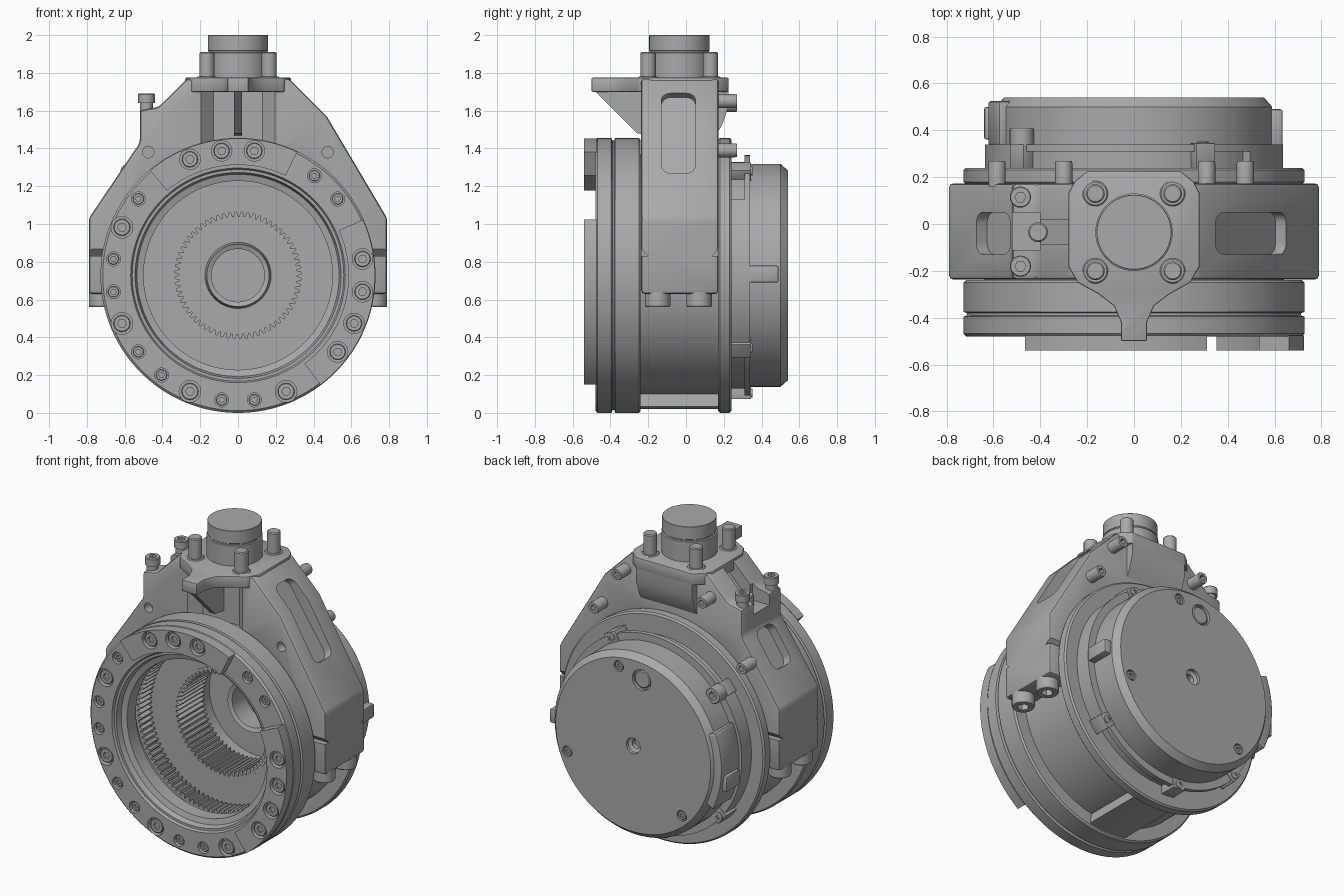
import bpy, bmesh, math
from mathutils import Matrix, Vector

if "Cube" in bpy.data.objects:
    bpy.data.objects.remove(bpy.data.objects["Cube"], do_unlink=True)

CZ = 0.728          # height of the main axis
R = 0.728           # flange radius
AXIS = (0, 0, CZ)
BACK, FRONT, UP, DOWN = (0, 1, 0), (0, -1, 0), (0, 0, 1), (0, 0, -1)

metal = bpy.data.materials.new("machined grey")
metal.use_nodes = True
metal.diffuse_color = (0.4, 0.4, 0.4, 1)
metal.node_tree.nodes["Principled BSDF"].inputs["Base Color"].default_value = (0.4, 0.4, 0.4, 1)
parts = []


def finish(name, bm):
    bmesh.ops.remove_doubles(bm, verts=bm.verts, dist=1e-5)
    bmesh.ops.recalc_face_normals(bm, faces=bm.faces)
    me = bpy.data.meshes.new(name)
    bm.to_mesh(me)
    bm.free()
    me.materials.append(metal)
    ob = bpy.data.objects.new(name, me)
    bpy.context.scene.collection.objects.link(ob)
    parts.append(ob)
    return ob


def lathe(name, prof, pos=AXIS, axis=BACK, seg=96, shape=None):
    """Turn a closed (radius, distance) profile round an axis."""
    bm = bmesh.new()
    q = Vector(axis).to_track_quat('Z', 'Y')
    rings = []
    for i in range(seg):
        a = math.tau * i / seg
        ring = []
        for r, h in prof:
            rr = shape(i, a, r) if shape else r
            ring.append(bm.verts.new(Vector(pos) + q @ Vector((rr * math.cos(a), rr * math.sin(a), h))))
        rings.append(ring)
    n = len(prof)
    for i in range(seg):
        a, b = rings[i], rings[(i + 1) % seg]
        for j in range(n):
            k = (j + 1) % n
            if prof[j][0] or prof[k][0]:
                bm.faces.new((a[j], a[k], b[k], b[j]))
    return finish(name, bm)


def rod(name, pos, axis, r, h, seg=32):
    c = min(0.006, r * 0.2)
    return lathe(name, [(0, 0), (r, 0), (r, h - c), (r - c, h), (0, h)], pos, axis, seg)


def screw(name, pos, axis, r, h):
    """Cap screw with a hexagonal socket."""
    s = r * 0.5

    def hexagon(i, a, rad):
        return rad * 0.9 / math.cos(a % (math.pi / 3) - math.pi / 6) if rad == s else rad
    prof = [(0, 0), (r, 0), (r, h * 0.9), (r * 0.92, h), (s, h), (s, h * 0.5), (0, h * 0.5)]
    return lathe(name, prof, pos, axis, 24, hexagon)


def slab(name, pts, lo, hi, along='y'):
    """Extrude a flat outline along one axis."""
    place = {'x': lambda u, v, d: (d, u, v), 'y': lambda u, v, d: (u, d, v),
             'z': lambda u, v, d: (u, v, d)}[along]
    bm = bmesh.new()
    a, b = ([bm.verts.new(place(u, v, d)) for u, v in pts] for d in (lo, hi))
    bm.faces.new(a)
    bm.faces.new(b)
    for i in range(len(pts)):
        j = (i + 1) % len(pts)
        bm.faces.new((a[i], a[j], b[j], b[i]))
    return finish(name, bm)


def box(name, x, y, z):
    return slab(name, [(x[0], z[0]), (x[1], z[0]), (x[1], z[1]), (x[0], z[1])], *y)


def polar(r, deg):
    a = math.radians(deg)
    return r * math.cos(a), CZ + r * math.sin(a)


def arc(r, a0, a1, n=24):
    return [polar(r, a0 + (a1 - a0) * i / n) for i in range(n + 1)]


def arc_block(name, r0, r1, a0, a1, y0, y1):
    return slab(name, arc(r1, a0, a1) + arc(r0, a1, a0), y0, y1)


def bake(ob):
    dg = bpy.context.evaluated_depsgraph_get()
    me = bpy.data.meshes.new_from_object(ob.evaluated_get(dg))
    ob.modifiers.clear()
    ob.data = me


def bevel(ob, width):
    m = ob.modifiers.new("bevel", 'BEVEL')
    m.width, m.segments, m.limit_method = width, 2, 'ANGLE'
    bake(ob)


def cut(ob, *cutters):
    """Subtract a group of separate cutters, then drop them."""
    bm = bmesh.new()
    for c in cutters:
        bm.from_mesh(c.data)
        parts.remove(c)
        bpy.data.objects.remove(c, do_unlink=True)
    tool = finish("cutter", bm)
    tool.hide_render = True
    m = ob.modifiers.new("cut", 'BOOLEAN')
    m.operation, m.solver, m.object = 'DIFFERENCE', 'EXACT', tool
    bake(ob)
    parts.remove(tool)
    bpy.data.objects.remove(tool, do_unlink=True)


# Main housing: front flange, recessed drum, rear flange, stepped bore
body = lathe("housing", [
    (0.568, -0.48), (R - 0.012, -0.48), (R, -0.468), (R, -0.395), (R - 0.015, -0.39), (R - 0.015, -0.38),
    (R, -0.375), (R, -0.25), (R - 0.01, -0.24), (0.64, -0.24), (0.64, 0.17), (R - 0.01, 0.17), (R, 0.18),
    (R, 0.23), (R - 0.01, 0.24), (0.6, 0.24), (0.6, 0.31), (0.637, 0.31), (0.637, 0.34), (0, 0.34),
    (0, 0.28), (0.14, 0.28), (0.14, 0.14), (0.165, 0.13), (0.175, 0.2), (0.345, 0.2), (0.345, -0.15),
    (0.545, -0.15), (0.545, -0.33), (0.5, -0.33), (0.5, -0.42), (0.535, -0.43), (0.545, -0.465),
    (0.56, -0.465)], seg=128)


def gear(name, teeth, r_in, depth, r_out, y0, y1):
    def tooth(i, a, r):
        return r + depth if r == r_in and i % 4 > 1 else r
    lathe(name, [(r_out, y0), (r_in, y0), (r_in, y1), (r_out, y1)], seg=teeth * 4, shape=tooth)


gear("inner_ring_gear", 64, 0.31, 0.025, 0.35, -0.155, 0.1)
gear("outer_ring_gear", 96, 0.505, 0.025, 0.55, -0.27, -0.16)

# Raised pads on the front flange
pad_top = arc_block("top_pad", 0.585, R - 0.003, 64.5, 130, -0.54, -0.475)
pad_side = arc_block("side_pad", 0.585, R - 0.003, -53, 24, -0.54, -0.475)


def bolt_ring(target, face, radius, angles):
    """Counterbored cap screws round the front face."""
    spots = [(x, face, z) for x, z in (polar(0.665, a) for a in angles)]
    cut(target, *[lathe("bore", [(0, -0.04), (radius, -0.04), (radius, 0.03), (0, 0.03)], p, FRONT, 24)
                  for p in spots])
    for x, y, z in spots:
        screw("flange_screw", (x, y + 0.042, z), FRONT, radius * 0.78, 0.032)


bolt_ring(body, -0.48, 0.057, [157.5, 202.5, 247.5, 292.5])
bolt_ring(body, -0.48, 0.037, [37.5, 52.5, 142.5, 172.5, 187.5, 217.5, 232.5, 262.5, 277.5])
bolt_ring(pad_top, -0.54, 0.054, [82.5, 97.5, 112.5])
bolt_ring(pad_side, -0.54, 0.054, [7.5, -7.5, -22.5, -37.5])

# Filler between the flanges at the bottom
arc_block("bottom_bridge", 0.62, R - 0.02, 259, 281, -0.25, 0.18)

# Saddle bracket
outline = [(0.79, 0.63), (0.79, 1.03), (0.47, 1.57), (0.27, 1.77), (-0.27, 1.77), (-0.39, 1.65),
           (-0.42, 1.62), (-0.52, 1.6), (-0.52, 1.43), (-0.79, 1.03), (-0.79, 0.63)]
bracket = slab("saddle_bracket", outline + arc(0.62, 189, -9), -0.237, 0.173)
bevel(bracket, 0.018)


def pocket(x, z, tilt, length):
    """Rounded slot cutter laid on a sloping side, centred on y = -0.04."""
    pts = []
    for k, (sx, sy) in enumerate([(1, 1), (-1, 1), (-1, -1), (1, -1)]):
        for i in range(7):
            a = math.radians(90 * k + 15 * i)
            pts.append((sx * (length / 2 - 0.05) + 0.05 * math.cos(a), sy * 0.04 + 0.05 * math.sin(a)))
    ob = slab("pocket", pts, -0.055, 0.15, 'z')
    ob.data.transform(Matrix.Translation((x, -0.04, z)) @ Matrix.Rotation(math.radians(tilt), 4, 'Y'))
    return ob


cut(bracket, pocket(0.505, 1.485, 56, 0.52), pocket(-0.6, 1.31, -56, 0.26))
cut(bracket, slab("channel", [(-0.19, 1.85), (-0.56, 1.85), (-0.56, 1.53), (-0.4, 1.53), (-0.19, 1.74)],
                  -0.085, 0.02),
    *[slab("arm_notch", [(s, 0.83), (s, 0.88), (t, 0.83)], x, x + 0.2, 'x')
      for x in (-0.89, 0.69) for s, t in ((-0.25, -0.2), (0.186, 0.136))],
    *[rod("hole", (x, -0.18, 1.38), FRONT, 0.03, 0.2) for x in (-0.475, 0.475)])
cut(bracket, slab("front_recess", [(-0.26, -0.3), (0.26, -0.3), (0.13, -0.17), (-0.13, -0.17)],
                  1.4, 1.7, 'z'))
cut(bracket, box("bolt_gap", (-0.56, -0.4), (-0.11, 0.05), (1.53, 1.8)))

# Top plate with a forward neck, its rib and the swelling behind it
half = [(0.055, -0.5), (0.055, -0.42), (0.085, -0.35), (0.15, -0.3), (0.24, -0.25), (0.28, -0.18),
        (0.28, 0.13), (0.255, 0.18), (0.2, 0.225)]
plate = slab("top_plate", half + [(-x, y) for x, y in reversed(half)], 1.7, 1.775, 'z')
bevel(plate, 0.006)
slab("neck_rib", [(-0.49, 1.71), (-0.1, 1.71), (-0.1, 1.46), (-0.26, 1.48)], -0.02, 0.02, 'x')
slab("rear_swelling", [(0.15, 1.72), (0.224, 1.72), (0.224, 1.62), (0.19, 1.52), (0.15, 1.46)],
     -0.2, 0.2, 'x')

# Round top stub with four posts
lathe("top_stub", [(0, 0), (0.165, 0), (0.165, 0.145), (0.157, 0.148), (0.157, 0.155), (0.16, 0.158),
                   (0.16, 0.238), (0.158, 0.24), (0, 0.24)], (0, -0.035, 1.76), UP, 64)
for x in (-0.165, 0.165):
    for y in (-0.2, 0.13):
        rod("post_base", (x, y, 1.77), UP, 0.055, 0.01)
        rod("top_post", (x, y, 1.77), UP, 0.04, 0.14)

# Upright clamp screws on the left-hand shoulder
for y in (-0.18, 0.115):
    rod("clamp_seat", (-0.485, y, 1.57), UP, 0.035, 0.08)
    screw("clamp_screw", (-0.485, y, 1.64), UP, 0.045, 0.05)
rod("clamp_pin", (-0.41, -0.035, 1.5), UP, 0.042, 0.1)

# Screws under the arms
for x in (-0.722, 0.722):
    for y in (-0.15, 0.07):
        screw("arm_screw", (x, y, 0.64), DOWN, 0.068, 0.08)

# Screws on the back of the bracket
for x, z in [(0.31, 1.65), (0.475, 1.39), (-0.3, 1.63), (-0.585, 1.28)]:
    screw("rear_screw", (x, 0.16, z), BACK, 0.037, 0.11)

# Rear cover
cover = lathe("rear_cover", [(0, 0.33), (0.59, 0.33), (0.59, 0.5), (0.555, 0.54), (0, 0.54)], seg=128)
ports = [(0, CZ, 0.05, 0.06), (-0.06, 1.17, 0.066, 0.02)]
studs = [polar(0.5, a) for a in (78, -19, 226)]
cut(cover, *[rod("port", (x, 0.54 - d, z), BACK, r, d + 0.05)
             for x, z, r, d in ports + [(x, z, 0.034, 0.025) for x, z in studs]])
rod("port_plug", (-0.06, 0.515, 1.17), BACK, 0.056, 0.018)
lathe("centre_bush", [(0.028, 0.48), (0.051, 0.48), (0.051, 0.52), (0.028, 0.51)], seg=32)
for x, z in studs:
    screw("cover_screw", (x, 0.513, z), BACK, 0.028, 0.024)

# Side bulge and clips on the cover
bulge = arc_block("cover_bulge", 0.5, 0.622, 158, 206, 0.335, 0.525)
bevel(bulge, 0.012)
for name, x, y, z in [("right_clip", (0.57, 0.635), (0.335, 0.49), (0.69, 0.78)),
                      ("left_clip", (-0.64, -0.58), (0.36, 0.5), (0.58, 0.68))]:
    bevel(box(name, x, y, z), 0.01)

# Side shoulders, lugs and screws round the rear rim
arc_block("right_shoulder", 0.57, 0.637, -36, 39, 0.235, 0.335)
arc_block("left_shoulder", 0.57, 0.637, 141, 216, 0.235, 0.335)
for a in (62, 140, 220, 265, 322):
    lug = arc_block("rim_lug", 0.585, 0.655, a - 4, a + 4, 0.235, 0.345)
    bevel(lug, 0.006)
    x, z = polar(0.625, a)
    if a == 140:
        screw("rim_cap_screw", (x, 0.34, z), BACK, 0.052, 0.07)
    else:
        screw("rim_screw", (x, 0.342, z), BACK, 0.024, 0.01)

# Smooth shading with sharp edges kept
for ob in bpy.context.view_layer.objects:
    ob.select_set(ob in parts)
bpy.context.view_layer.objects.active = body
bpy.ops.object.shade_smooth_by_angle(angle=math.radians(30))
